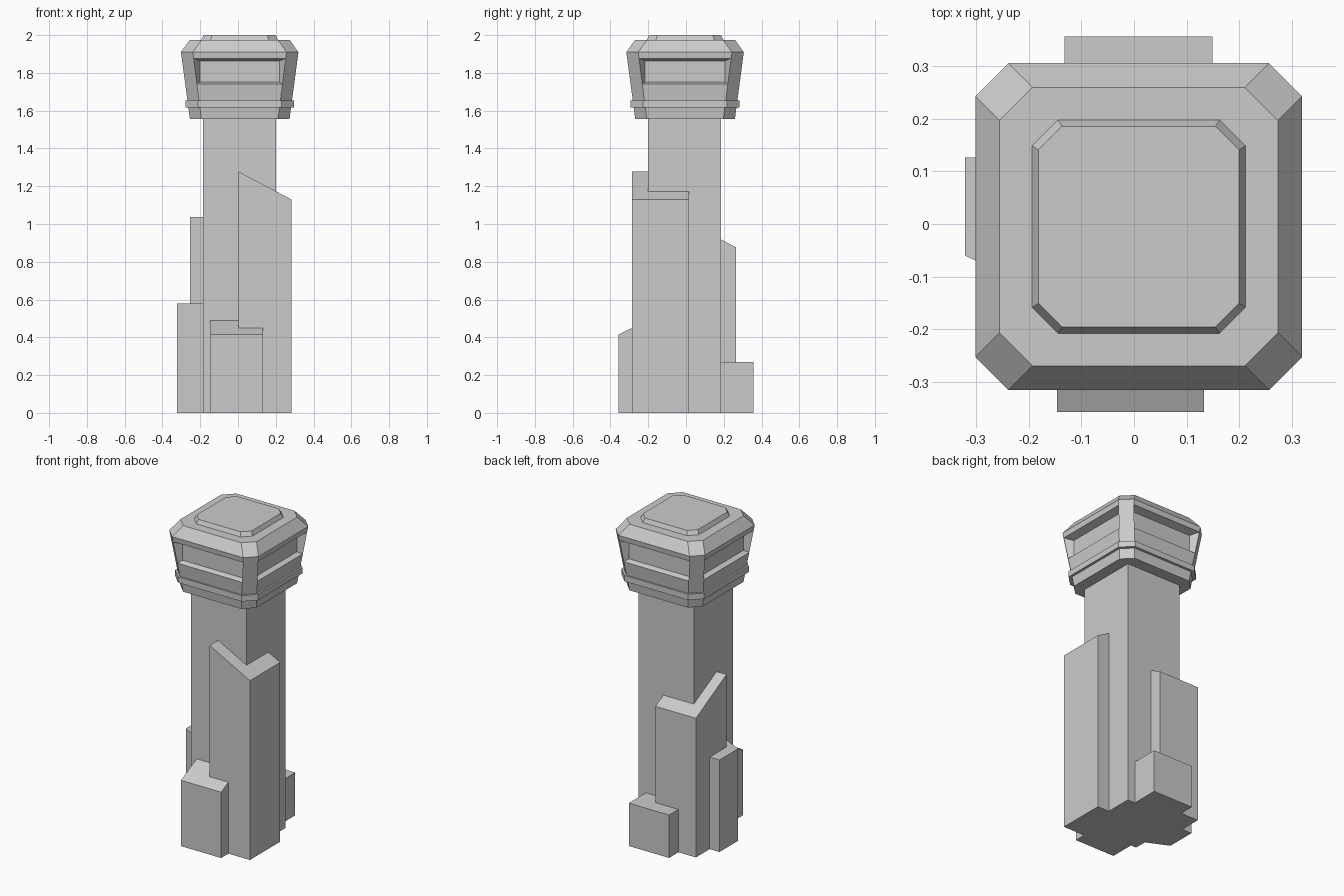
import bpy, bmesh

if "Cube" in bpy.data.objects:
    bpy.data.objects.remove(bpy.data.objects["Cube"])

CX, CY = 0.009, -0.005   # tower axis


def finish(name, bm, loc=(0, 0, 0)):
    bmesh.ops.recalc_face_normals(bm, faces=bm.faces)
    me = bpy.data.meshes.new(name)
    bm.to_mesh(me)
    bm.free()
    ob = bpy.data.objects.new(name, me)
    ob.location = loc
    bpy.context.collection.objects.link(ob)
    return ob


def loft(rings):
    """Closed solid through rings of points with equal counts."""
    bm = bmesh.new()
    vs = [[bm.verts.new(p) for p in r] for r in rings]
    n = len(vs[0])
    for a, b in zip(vs, vs[1:]):
        for i in range(n):
            j = (i + 1) % n
            bm.faces.new((a[i], a[j], b[j], b[i]))
    bm.faces.new(vs[0][::-1])
    bm.faces.new(vs[-1])
    return bm


def octagon(z, h, f):
    """Square of half size h with cut corners; f is half the flat side."""
    return [(h, -f, z), (h, f, z), (f, h, z), (-f, h, z),
            (-h, f, z), (-h, -f, z), (-f, -h, z), (f, -h, z)]


def block(name, plan, top):
    """Vertical prism over a plan, with top height given by top(x, y)."""
    finish(name, loft([[(x, y, 0) for x, y in plan],
                       [(x, y, top(x, y)) for x, y in plan]]))


def rect(x0, x1, y0, y1):
    return [(x0, y0), (x1, y0), (x1, y1), (x0, y1)]


# Main shaft
block("shaft", rect(-0.185, 0.201, -0.202, 0.186), lambda x, y: 1.57)

# Buttresses around the shaft, some with sloped tops
block("front_right_buttress", rect(0.003, 0.283, -0.286, 0.016),
      lambda x, y: 1.278 - 0.148 * (x - 0.003) / 0.28)
block("back_left_buttress", rect(-0.254, 0.028, -0.04, 0.264),
      lambda x, y: 0.877 + 0.16 * (0.264 - y) / 0.304)
block("front_low_block", rect(-0.147, 0.133, -0.358, -0.19),
      lambda x, y: 0.415 + 0.483 * (y + 0.358))
block("back_low_block", rect(-0.132, 0.149, 0.17, 0.357), lambda x, y: 0.27)
block("left_low_block", [(-0.322, -0.06), (-0.18, -0.127), (-0.18, 0.127), (-0.322, 0.127)],
      lambda x, y: 0.58)

# Control cab: flared walls and sloped roof edge
def wall(z):
    t = (z - 1.557) / 0.353
    return octagon(z, 0.264 + 0.047 * t, 0.203 + 0.045 * t)

SILL, LINTEL = 1.74, 1.877
cab = loft([wall(1.557), wall(SILL), wall(LINTEL), wall(1.91), octagon(1.974, 0.265, 0.202)])

# Recessed upright windows on the four wide sides
windows = []
for f in cab.faces:
    c = f.calc_center_median()
    if SILL < c.z < LINTEL and min(abs(c.x), abs(c.y)) < 0.01:
        windows.append(f)
bmesh.ops.inset_individual(cab, faces=windows, thickness=0.02, use_even_offset=True)
for f in windows:
    c = f.calc_center_median()
    axis = 0 if abs(c.x) > abs(c.y) else 1
    for v in f.verts:
        v.co[axis] = 0.258 if c[axis] > 0 else -0.258
        v.co[1 - axis] = 0.211 if v.co[1 - axis] > 0 else -0.211
        v.co.z = 1.863 if v.co.z > c.z else 1.751
finish("cab", cab, (CX, CY, 0))

# Ledge around the cab and raised roof panel
finish("cab_ledge", loft([octagon(1.618, 0.288, 0.222), octagon(1.655, 0.288, 0.222)]), (CX, CY, 0))
finish("roof_panel", loft([octagon(1.965, 0.203, 0.154), octagon(1.974, 0.203, 0.154),
                           octagon(2.0, 0.191, 0.146)]), (CX, CY, 0))
